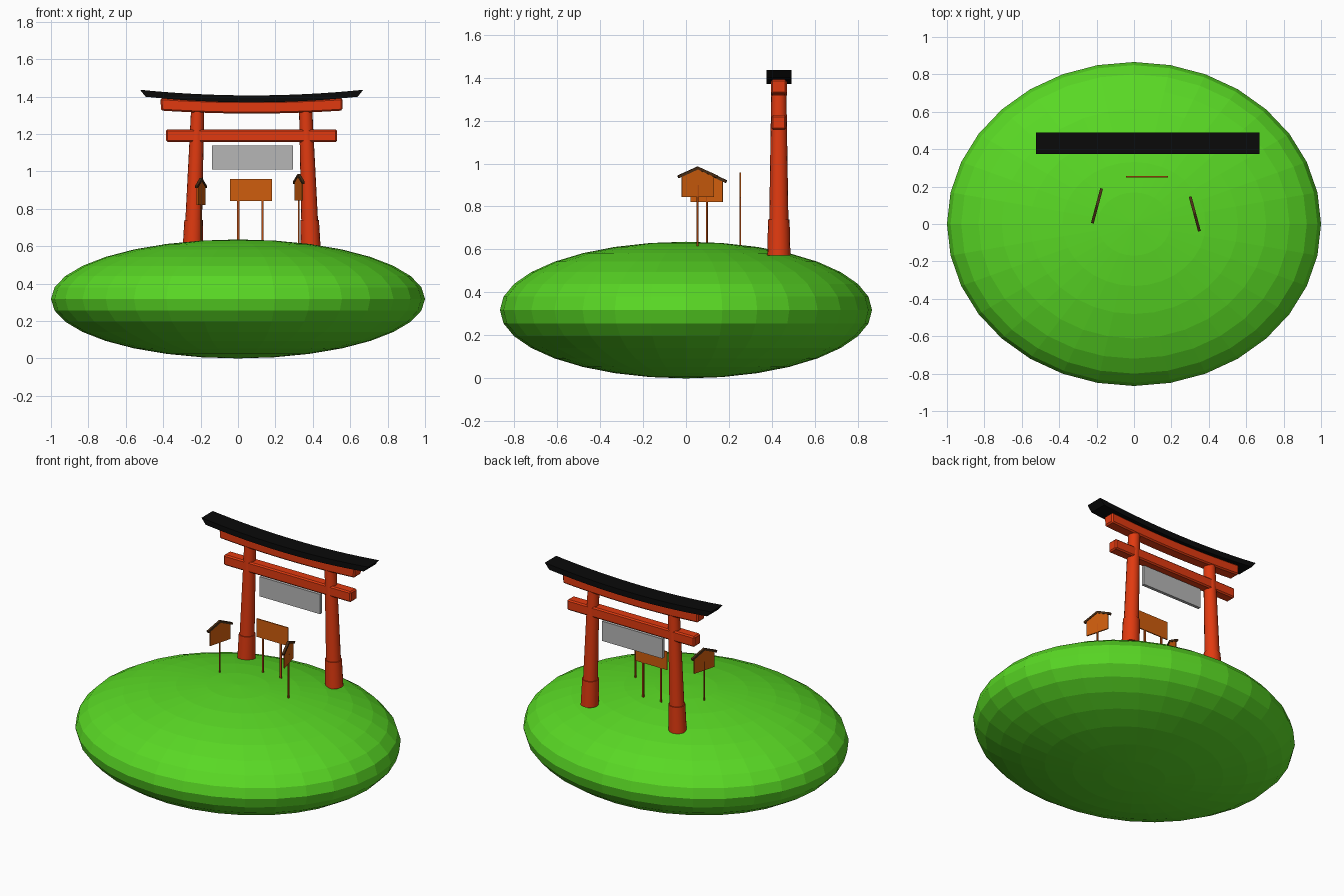
import bpy, bmesh, math
from mathutils import Matrix, Vector

if "Cube" in bpy.data.objects:
    bpy.data.objects.remove(bpy.data.objects["Cube"])


def material(name, rgb):
    m = bpy.data.materials.new(name)
    m.diffuse_color = (*rgb, 1)
    m.use_nodes = True
    m.node_tree.nodes["Principled BSDF"].inputs["Base Color"].default_value = m.diffuse_color
    return m


GREEN = material("grass green", (0.10, 0.69, 0.018))
RED = material("vermilion", (0.75, 0.042, 0.005))
BLACK = material("black", (0.003, 0.003, 0.003))
GRAY = material("light gray", (0.47, 0.47, 0.47))
ORANGE = material("orange wood", (0.62, 0.11, 0.004))
BROWN = material("post brown", (0.50, 0.075, 0.005))
DARK = material("dark roof brown", (0.07, 0.028, 0.008))

CX, CY = 0.073, 0.432  # gate centre


def finish(bm, name, mat, smooth=False, matrix=None):
    if matrix:
        bm.transform(matrix)
    bmesh.ops.recalc_face_normals(bm, faces=bm.faces[:])
    for f in bm.faces:
        f.smooth = smooth and len(f.verts) == 4
    me = bpy.data.meshes.new(name)
    bm.to_mesh(me)
    bm.free()
    ob = bpy.data.objects.new(name, me)
    me.materials.append(mat)
    bpy.context.collection.objects.link(ob)
    return ob


def box(name, mat, center, size):
    bm = bmesh.new()
    bmesh.ops.create_cube(bm, size=1)
    return finish(bm, name, mat, matrix=Matrix.Translation(center) @ Matrix.Diagonal((*size, 1)))


def column(name, mat, p0, p1, r0, r1, sides=16):
    # tapered round post with level ends, leaning from p0 to p1
    p0, p1 = Vector(p0), Vector(p1)
    bm = bmesh.new()
    bmesh.ops.create_cone(bm, cap_ends=True, segments=sides, radius1=r0, radius2=r1, depth=2)
    for v in bm.verts:
        v.co = p0.lerp(p1, (v.co.z + 1) / 2) + Vector((v.co.x, v.co.y, 0))
    return finish(bm, name, mat, smooth=True)


def beam(name, mat, half_top, half_bottom, half_y, z_bottom, z_top, sag=0.0, bevel=0.0):
    # long beam that curves up toward slanted ends
    bm = bmesh.new()
    n = 16 if sag else 1
    rings = []
    for i in range(n + 1):
        t = 2 * i / n - 1
        ring = []
        for half, z, s in ((half_bottom, z_bottom, -1), (half_bottom, z_bottom, 1),
                           (half_top, z_top, 1), (half_top, z_top, -1)):
            ring.append(bm.verts.new((CX + t * half, CY + s * half_y, z + sag * t * t)))
        rings.append(ring)
    for a, b in zip(rings, rings[1:]):
        for k in range(4):
            bm.faces.new((a[k], a[(k + 1) % 4], b[(k + 1) % 4], b[k]))
    bm.faces.new(rings[0])
    bm.faces.new(rings[-1])
    ob = finish(bm, name, mat)
    if bevel:
        mod = ob.modifiers.new("bevel", 'BEVEL')
        mod.width, mod.segments = bevel, 1
        mod.limit_method, mod.angle_limit = 'ANGLE', math.radians(40)
    return ob


def slab(name, mat, outline, thickness, matrix):
    # outline in local (y, z), extruded along local x
    bm = bmesh.new()
    a = [bm.verts.new((-thickness / 2, y, z)) for y, z in outline]
    b = [bm.verts.new((thickness / 2, y, z)) for y, z in outline]
    bm.faces.new(a)
    bm.faces.new(b)
    n = len(a)
    for k in range(n):
        bm.faces.new((a[k], a[(k + 1) % n], b[(k + 1) % n], b[k]))
    return finish(bm, name, mat, matrix=matrix)


# Grassy hill
bm = bmesh.new()
bmesh.ops.create_uvsphere(bm, u_segments=32, v_segments=16, radius=1)
finish(bm, "hill", GREEN, matrix=Matrix.Translation((0, 0, 0.318)) @ Matrix.Diagonal((1, 0.866, 0.318, 1)))

# Gate pillars and their thicker feet
for side, s in (("left", -1), ("right", 1)):
    def at(z):
        return (CX + s * (0.316 - 0.036 * (z - 0.57)), CY, z)
    column(side + "_pillar", RED, at(0.65), at(1.35), 0.046, 0.035)
    column(side + "_pillar_foot", RED, at(0.572), at(0.74), 0.054, 0.050)

# Gate cross beams and top roof
beam("lower_beam", RED, 0.457, 0.457, 0.034, 1.157, 1.225, bevel=0.008)
beam("upper_beam", RED, 0.487, 0.485, 0.037, 1.309, 1.375, sag=0.016, bevel=0.008)
beam("gate_roof", BLACK, 0.597, 0.567, 0.058, 1.369, 1.406, sag=0.03)

# Gray hanging plaque
box("gate_plaque", GRAY, (0.077, CY, 1.075), (0.433, 0.02, 0.128))

# Central notice board on two posts
box("notice_board", ORANGE, (0.07, 0.253, 0.90), (0.225, 0.007, 0.118))
for side, x in (("left", 0.002), ("right", 0.131)):
    box(side + "_notice_post", BROWN, (x, 0.253, 0.745), (0.013, 0.006, 0.27))

# Two small gabled signs, turned toward the gate
for side, x, y, z, turn in (("left", -0.198, 0.097, 0.964, -15), ("right", 0.325, 0.054, 0.986, 15)):
    m = Matrix.Translation((x, y, z)) @ Matrix.Rotation(math.radians(turn), 4, 'Z')
    slab(side + "_sign_board", ORANGE,
         [(-0.077, -0.143), (0.077, -0.143), (0.077, -0.043), (0, -0.010), (-0.077, -0.043)], 0.008, m)
    slab(side + "_sign_roof", DARK,
         [(-0.096, -0.042), (0, 0), (0.096, -0.042), (0.091, -0.054), (0, -0.014), (-0.091, -0.054)], 0.015, m)
    column(side + "_sign_post", BROWN, (x, y, 0.60), (x, y, z - 0.085), 0.005, 0.005, 8)
